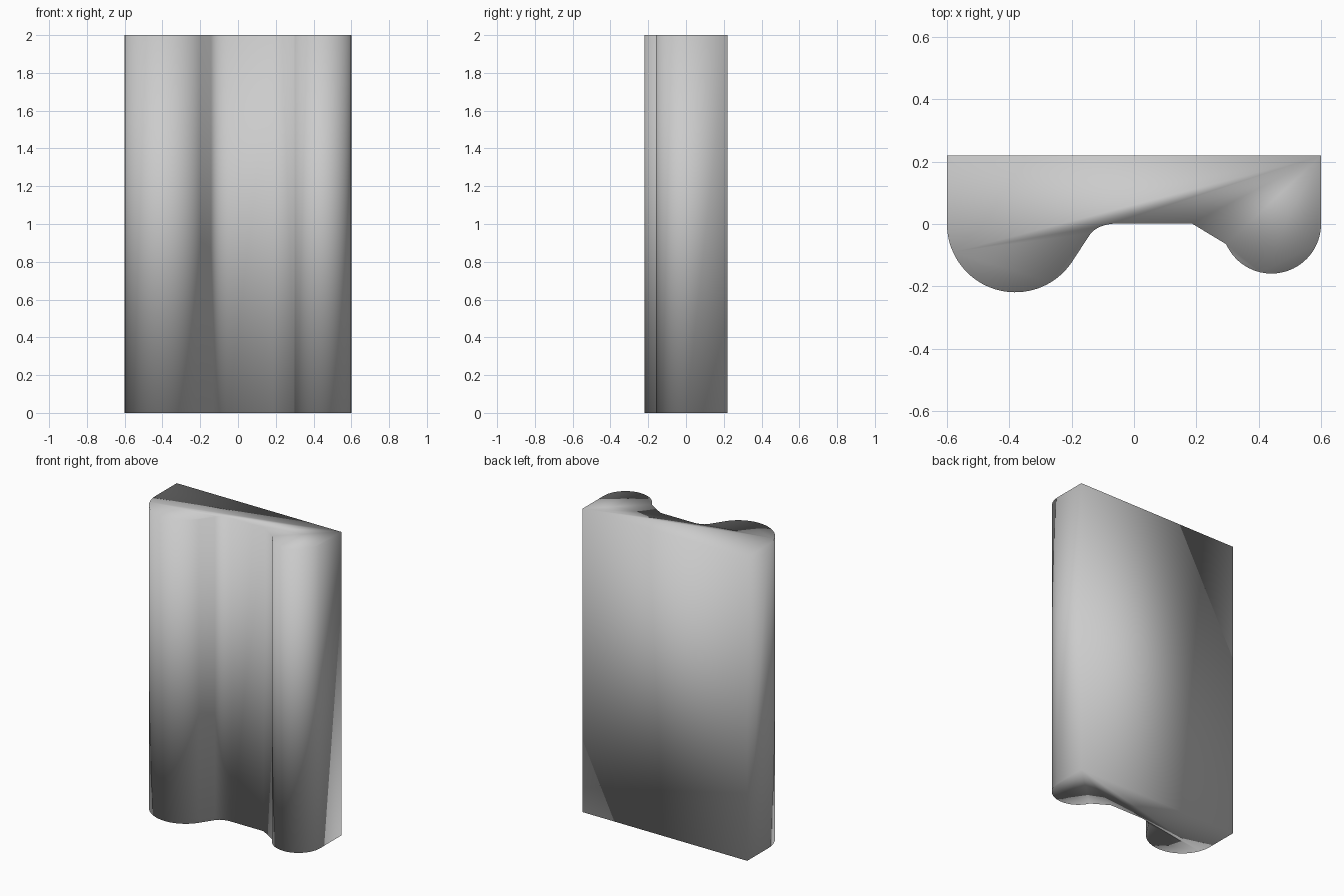
import bpy, bmesh
from math import cos, sin, radians

if "Cube" in bpy.data.objects:
    bpy.data.objects.remove(bpy.data.objects["Cube"])

HEIGHT = 2.0
BACK = 0.219


def arc(cx, cy, r, start, end, steps):
    angles = [radians(start + (end - start) * i / steps) for i in range(steps + 1)]
    return [(cx + r * cos(a), cy + r * sin(a)) for a in angles]


def curve(p0, p1, p2, steps):
    out = []
    for i in range(steps + 1):
        t = i / steps
        out.append(tuple((1 - t) ** 2 * a + 2 * t * (1 - t) * b + t * t * c
                         for a, b, c in zip(p0, p1, p2)))
    return out


# Cross-section: flat back, large round lobe, blended web, small round lobe
profile = [(-0.6, BACK)]
profile += arc(-0.381, 0, 0.219, 180, 326, 36)
profile += curve((-0.143, -0.036), (-0.117, 0.001), (-0.05, 0.002), 10)
profile += [(0.185, 0.002)]
profile += arc(0.441, 0, 0.159, 204, 360, 32)
profile += [(0.6, BACK)]

# Extrude the cross-section upward into a closed solid
bm = bmesh.new()
base = bm.faces.new([bm.verts.new((x, y, 0)) for x, y in profile])
result = bmesh.ops.extrude_face_region(bm, geom=[base], use_keep_orig=True)
top = [v for v in result["geom"] if isinstance(v, bmesh.types.BMVert)]
bmesh.ops.translate(bm, verts=top, vec=(0, 0, HEIGHT))
bmesh.ops.recalc_face_normals(bm, faces=bm.faces)
for face in bm.faces:
    face.smooth = True

mesh = bpy.data.meshes.new("moulded_strip")
bm.to_mesh(mesh)
bm.free()
strip = bpy.data.objects.new("moulded_strip", mesh)
bpy.context.collection.objects.link(strip)
